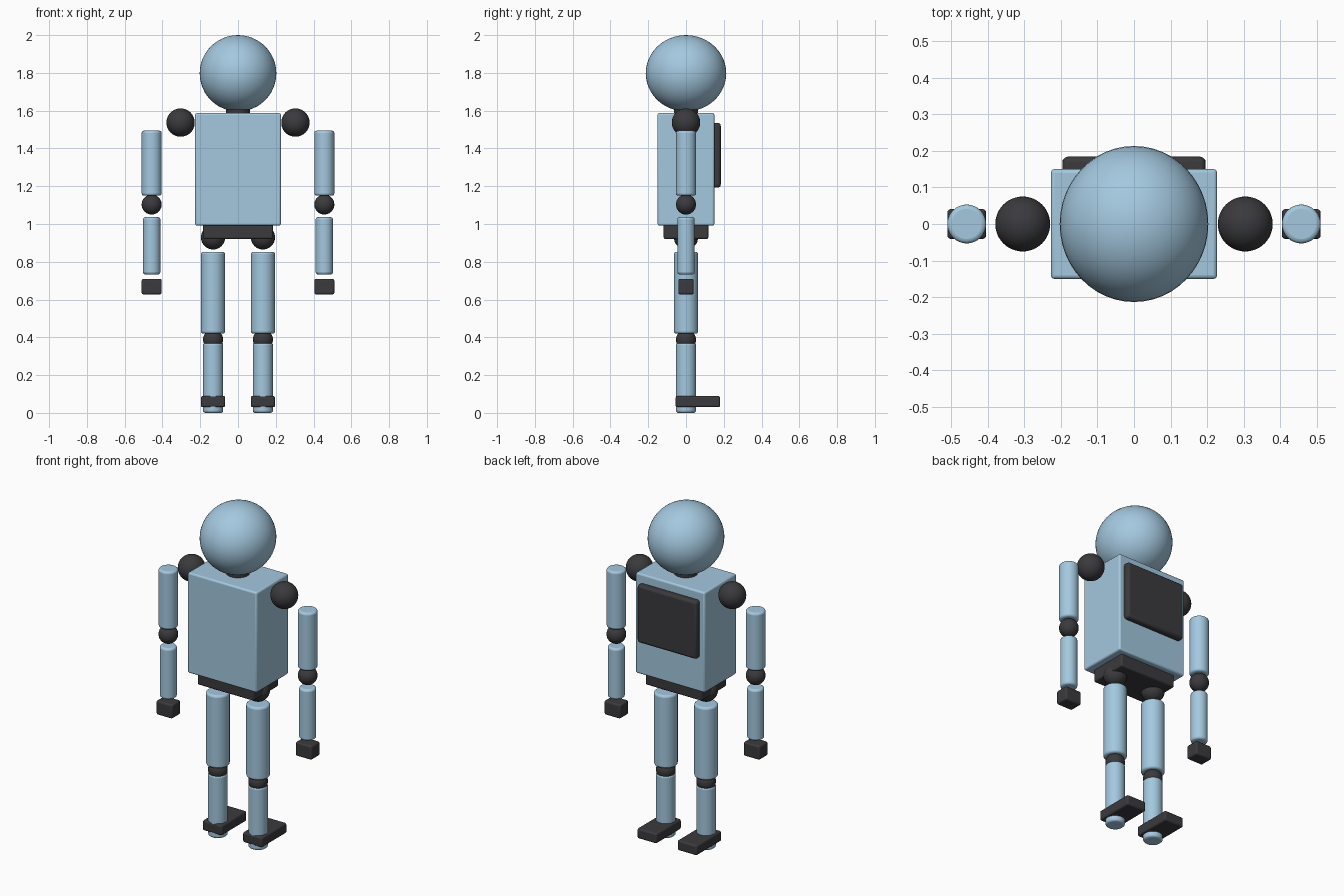
import bpy
from math import radians

cube = bpy.data.objects.get("Cube")
if cube:
    bpy.data.objects.remove(cube, do_unlink=True)


def make_material(name, rgb):
    mat = bpy.data.materials.new(name)
    mat.use_nodes = True
    color = (*rgb, 1)
    mat.diffuse_color = color
    mat.node_tree.nodes["Principled BSDF"].inputs["Base Color"].default_value = color
    return mat


BLUE = make_material("light_blue", (0.37, 0.58, 0.74))
DARK = make_material("dark_grey", (0.043, 0.041, 0.046))


def finish(name, mat, bevel=0):
    """Name, colour, round the edges and smooth the active object."""
    obj = bpy.context.object
    obj.name = name
    obj.data.materials.append(mat)
    bpy.ops.object.transform_apply(location=False, rotation=False, scale=True)
    if bevel:
        mod = obj.modifiers.new("Rounded edges", "BEVEL")
        mod.width = bevel
        mod.segments = 3
        mod.limit_method = "ANGLE"
        mod.angle_limit = radians(40)
    bpy.ops.object.shade_smooth_by_angle(angle=radians(35))
    return obj


def box(name, mat, x, y, z, bevel):
    """Box given by its (low, high) range on each axis."""
    ranges = (x, y, z)
    bpy.ops.mesh.primitive_cube_add(size=1, location=[(a + b) / 2 for a, b in ranges])
    bpy.context.object.scale = [b - a for a, b in ranges]
    return finish(name, mat, bevel)


def ball(name, mat, x, z, radius, stretch=(1, 1, 1)):
    bpy.ops.mesh.primitive_uv_sphere_add(segments=48, ring_count=24, radius=radius,
                                         location=(x, 0, z))
    bpy.context.object.scale = stretch
    return finish(name, mat)


def tube(name, mat, x, radius, low, high, bevel=0.012):
    bpy.ops.mesh.primitive_cylinder_add(vertices=40, radius=radius, depth=high - low,
                                        location=(x, 0, (low + high) / 2))
    return finish(name, mat, bevel)


# Head, neck and body
ball("head", BLUE, 0, 1.798, 0.202, (1.005, 1.055, 1))
tube("neck", DARK, 0, 0.063, 1.56, 1.66, 0.005)
box("torso", BLUE, (-0.227, 0.227), (-0.15, 0.15), (0.992, 1.587), 0.01)
box("backpack", DARK, (-0.195, 0.195), (0.11, 0.184), (1.193, 1.535), 0.015)
box("pelvis", DARK, (-0.185, 0.185), (-0.118, 0.118), (0.92, 1.02), 0.01)

# Arms and legs on both sides
ARM, LEG = 0.457, 0.132
for side, s in (("left", 1), ("right", -1)):
    arm, leg = s * ARM, s * LEG
    ball(side + "_shoulder", DARK, s * 0.304, 1.537, 0.075)
    tube(side + "_upper_arm", BLUE, arm, 0.053, 1.15, 1.494)
    ball(side + "_elbow", DARK, arm, 1.103, 0.053)
    tube(side + "_forearm", BLUE, arm, 0.046, 0.733, 1.036)
    box(side + "_hand", DARK, (arm - 0.053, arm + 0.053), (-0.041, 0.041),
        (0.627, 0.71), 0.01)
    ball(side + "_hip", DARK, leg, 0.929, 0.064)
    tube(side + "_thigh", BLUE, leg, 0.064, 0.42, 0.852)
    ball(side + "_knee", DARK, leg, 0.388, 0.053)
    tube(side + "_shin", BLUE, leg, 0.053, 0, 0.372)
    box(side + "_foot", DARK, (leg - 0.064, leg + 0.064), (-0.055, 0.18),
        (0.03, 0.09), 0.01)
